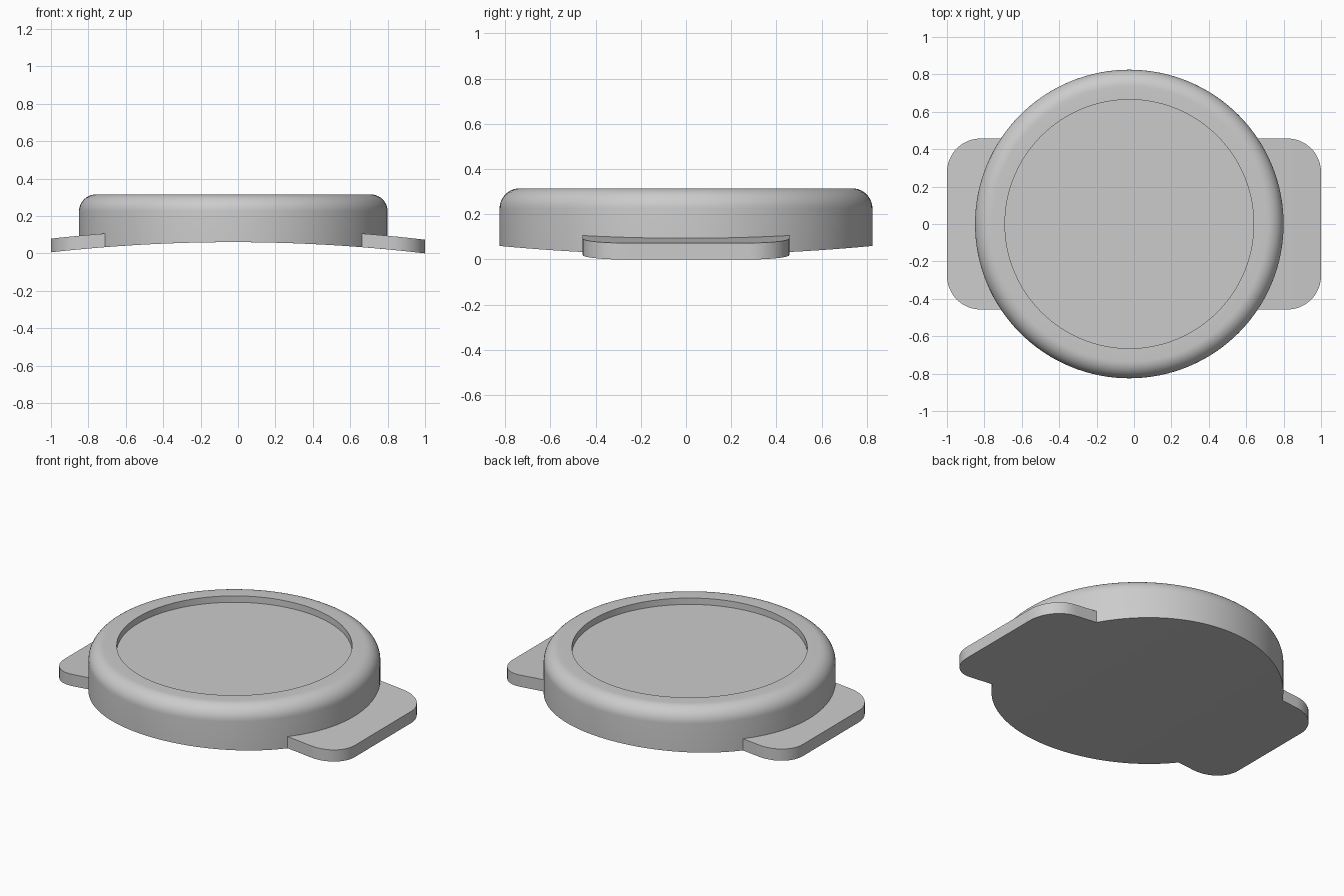
import bpy, bmesh, math

if "Cube" in bpy.data.objects:
    bpy.data.objects.remove(bpy.data.objects["Cube"])

CX, R, SEG = -0.025, 0.825, 128      # disc centre, radius, sides
TOP, FILLET = 0.315, 0.09
TAB_W, TAB_T, CORNER = 0.457, 0.073, 0.18
ARC_R = 8.75                         # gentle bend of the underside


def under(x):
    return 0.06 - (x - CX) ** 2 / (2 * ARC_R)


def finish(bm, name):
    bmesh.ops.recalc_face_normals(bm, faces=bm.faces)
    me = bpy.data.meshes.new(name)
    bm.to_mesh(me)
    bm.free()
    ob = bpy.data.objects.new(name, me)
    bpy.context.collection.objects.link(ob)
    bpy.ops.object.select_all(action='DESELECT')
    ob.select_set(True)
    bpy.context.view_layer.objects.active = ob
    bpy.ops.object.shade_smooth_by_angle(angle=math.radians(30))


# Round body: lathed profile, z of None follows the curved underside
profile = [(0.665, TOP - 0.04), (0.665, TOP)]
for i in range(11):
    a = math.pi / 2 * (1 - i / 10)
    profile.append((R - FILLET + FILLET * math.cos(a), TOP - FILLET + FILLET * math.sin(a)))
profile += [(R * k / 12, None) for k in range(12, 0, -1)]

bm = bmesh.new()
rings = []
for r, z in profile:
    ring = []
    for s in range(SEG):
        a = 2 * math.pi * s / SEG
        x = CX + r * math.cos(a)
        ring.append(bm.verts.new((x, r * math.sin(a), under(x) if z is None else z)))
    rings.append(ring)
for lo, hi in zip(rings, rings[1:]):
    for s in range(SEG):
        t = (s + 1) % SEG
        bm.faces.new((lo[s], lo[t], hi[t], hi[s]))
bm.faces.new(rings[0])               # recess floor
mid = bm.verts.new((CX, 0, under(CX)))
for s in range(SEG):
    bm.faces.new((rings[-1][s], rings[-1][(s + 1) % SEG], mid))
finish(bm, "round_body")

# Side tabs: rows from the body wall out to a rounded-corner edge
corner = [(CORNER * math.cos(a), CORNER * math.sin(a))
          for a in [math.pi / 2 * k / 12 for k in range(13)]]
edge = [(1 - CORNER + cx, TAB_W - CORNER + cy) for cx, cy in corner]
edge = [(x, -y) for x, y in reversed(edge)] + [(1, y / 20) for y in range(-5, 6)] + edge
NX = 8
for side, name in ((-1, "left_tab"), (1, "right_tab")):
    bm = bmesh.new()
    rows = []
    for xo, y in edge:
        xi = CX + side * math.sqrt((R - 0.002) ** 2 - y * y)
        xs = [xi + (side * xo - xi) * k / NX for k in range(NX + 1)]
        rows.append([bm.verts.new((x, y, under(x))) for x in xs])
    for a, b in zip(rows, rows[1:]):
        for k in range(NX):
            bm.faces.new((a[k], a[k + 1], b[k + 1], b[k]))
    ext = bmesh.ops.extrude_face_region(bm, geom=bm.faces[:], use_keep_orig=True)
    up = [v for v in ext["geom"] if isinstance(v, bmesh.types.BMVert)]
    bmesh.ops.translate(bm, verts=up, vec=(0, 0, TAB_T))
    finish(bm, name)
